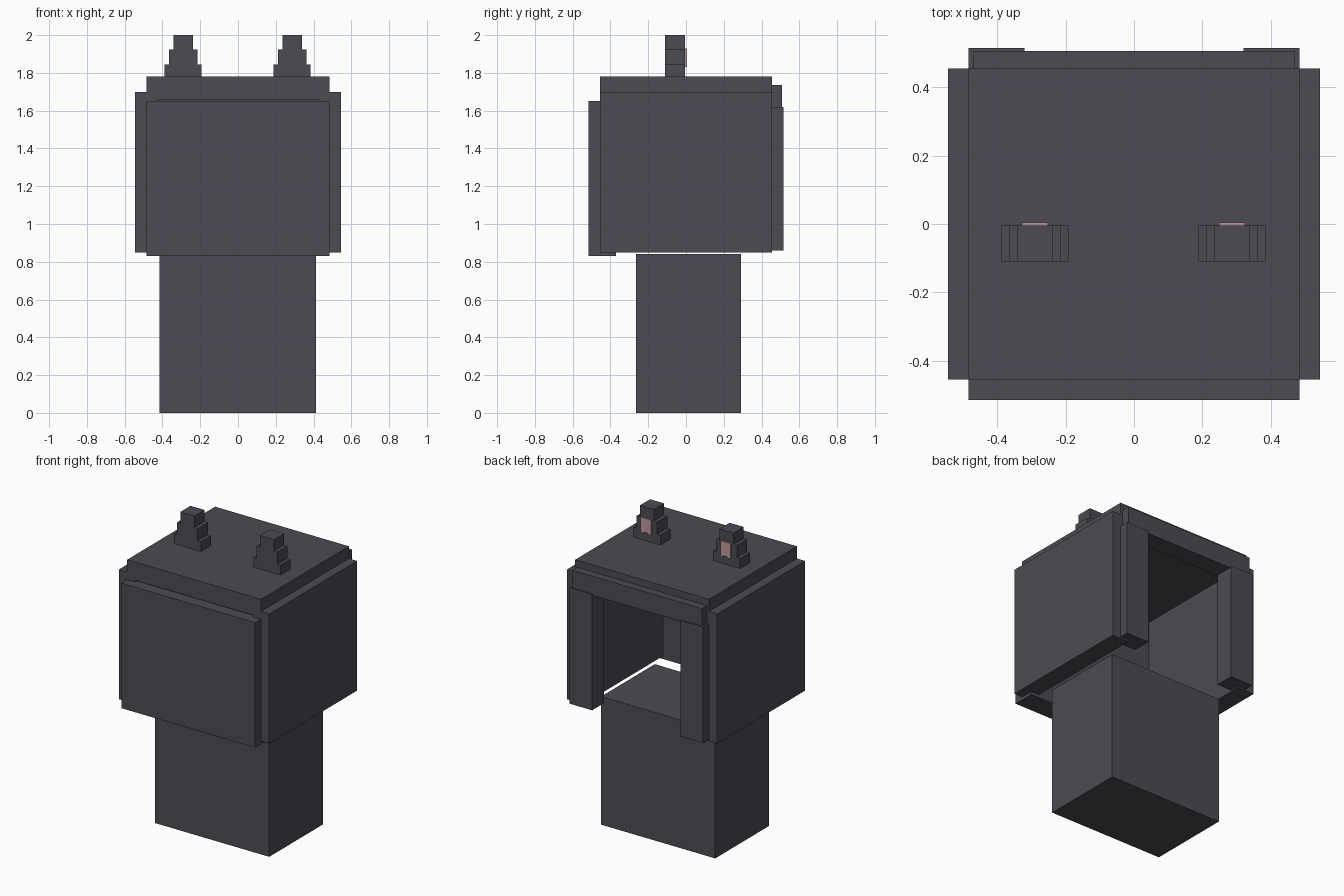
import bpy
import bmesh

if "Cube" in bpy.data.objects:
    bpy.data.objects.remove(bpy.data.objects["Cube"], do_unlink=True)


def make_material(name, rgb):
    mat = bpy.data.materials.new(name)
    mat.use_nodes = True
    mat.diffuse_color = (*rgb, 1)
    mat.node_tree.nodes["Principled BSDF"].inputs["Base Color"].default_value = (*rgb, 1)
    return mat


charcoal = make_material("charcoal", (0.072, 0.070, 0.087))
pink = make_material("dusty pink", (0.52, 0.31, 0.34))


def extrude_profile(name, points, y_front, y_back, mat):
    """Closed outline of (x, z) points, extruded along y."""
    bm = bmesh.new()
    face = bm.faces.new([bm.verts.new((x, y_front, z)) for x, z in points])
    result = bmesh.ops.extrude_face_region(bm, geom=[face])
    moved = [g for g in result["geom"] if isinstance(g, bmesh.types.BMVert)]
    bmesh.ops.translate(bm, verts=moved, vec=(0, y_back - y_front, 0))
    bmesh.ops.recalc_face_normals(bm, faces=bm.faces)
    mesh = bpy.data.meshes.new(name)
    bm.to_mesh(mesh)
    bm.free()
    mesh.materials.append(mat)
    obj = bpy.data.objects.new(name, mesh)
    bpy.context.collection.objects.link(obj)
    return obj


def box(name, x, y, z, mat=charcoal):
    corners = [(x[0], z[0]), (x[1], z[0]), (x[1], z[1]), (x[0], z[1])]
    return extrude_profile(name, corners, y[0], y[1], mat)


def span(center, half):
    return (center - half, center + half)


# Torso block
box("torso", (-0.415, 0.412), (-0.265, 0.29), (0, 0.84))

# Hollow head: front and top panels, with a lintel over the open back
box("head_front", span(0, 0.485), (-0.515, -0.37), (0.83, 1.65))
box("head_top", span(0, 0.485), (-0.455, 0.455), (1.66, 1.78))
box("back_lintel", span(0, 0.47), (0.385, 0.507), (1.61, 1.735))

# Side walls and back posts
for side, sign in (("left", 1), ("right", -1)):
    box(side + "_wall", span(sign * 0.485, 0.06), (-0.455, 0.455), (0.85, 1.70))
    box(side + "_back_post", span(sign * 0.4025, 0.0825), (0.39, 0.515), (0.86, 1.62))

# Stepped ears: (half width, bottom, top) of each tier
tiers = [(0.098, 1.78, 1.845), (0.075, 1.845, 1.925), (0.051, 1.925, 2.0)]
for side, center in (("left", 0.287), ("right", -0.29)):
    right_edge = [(w, z) for w, low, high in tiers for z in (low, high)]
    outline = right_edge + [(-w, z) for w, z in reversed(right_edge)]
    extrude_profile(side + "_ear", [(center + x, z) for x, z in outline],
                    -0.11, -0.005, charcoal)

    # Inner ear plate with a small notch in its lower edge
    half, notch, low, mid, high = 0.038, 0.013, 1.83, 1.838, 1.93
    plate = [(-half, low), (-notch, low), (-notch, mid), (notch, mid),
             (notch, low), (half, low), (half, high), (-half, high)]
    extrude_profile(side + "_inner_ear", [(center + x, z) for x, z in plate],
                    -0.004, 0.005, pink)
